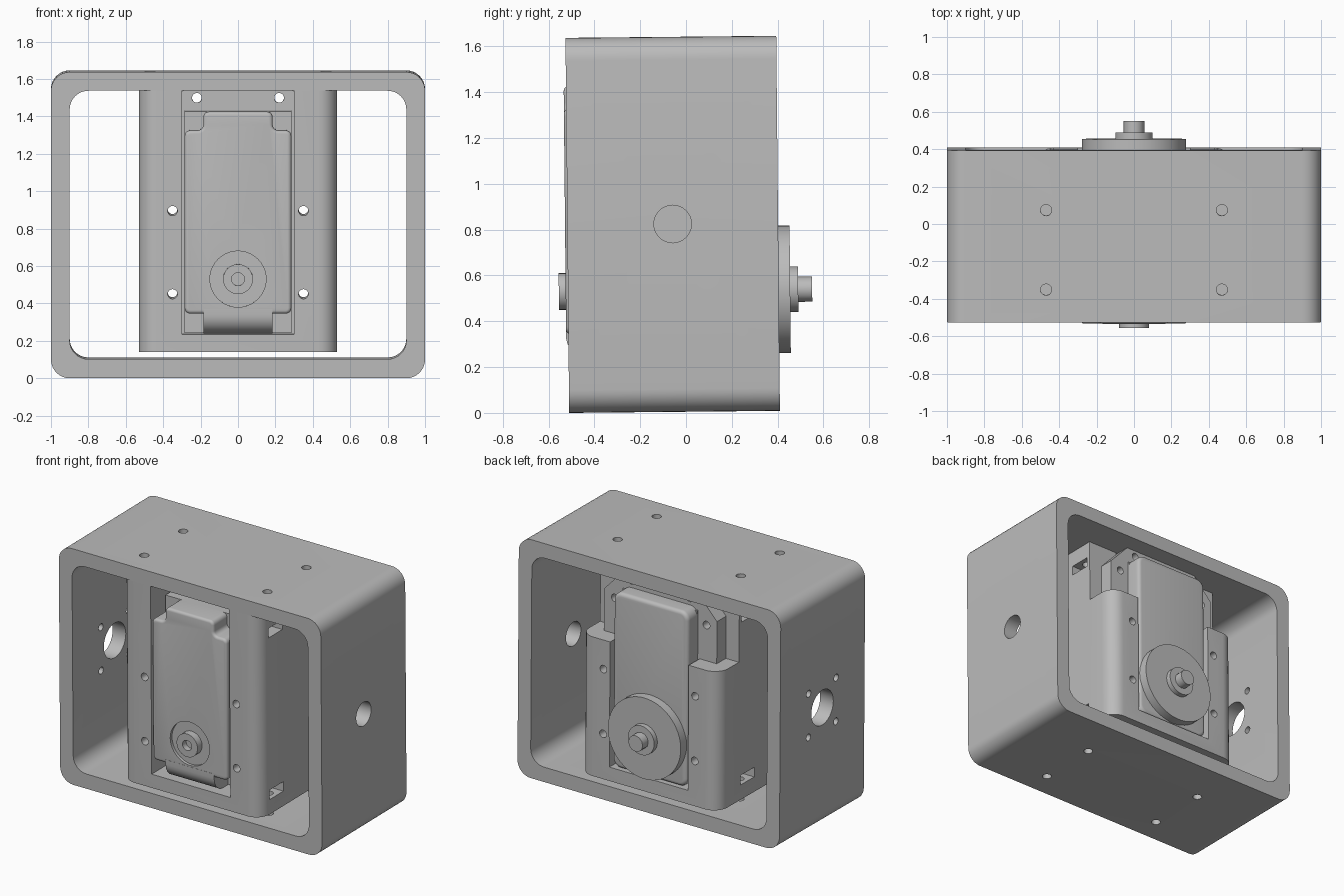
import bpy, bmesh, math
from mathutils import Vector

cube = bpy.data.objects.get("Cube")
if cube:
    bpy.data.objects.remove(cube, do_unlink=True)

grey = bpy.data.materials.new("plain_grey")
grey.use_nodes = True
grey.diffuse_color = (0.5, 0.5, 0.5, 1)
grey.node_tree.nodes["Principled BSDF"].inputs["Base Color"].default_value = (0.5, 0.5, 0.5, 1)

FRONT, BACK = -0.51, 0.41          # depth of frame and bracket
AXLE = 0.535                       # height of the output shaft
TILT = 0.0098
parts = []


def rounded(corners, r, steps=8):
    """Polygon with right-angled corners turned into arcs."""
    pts = []
    for i, c in enumerate(corners):
        p = Vector(c)
        a = (Vector(corners[i - 1]) - p).normalized()
        b = (Vector(corners[(i + 1) % len(corners)]) - p).normalized()
        rad = r[i] if isinstance(r, (list, tuple)) else r
        if rad == 0:
            pts.append(p)
            continue
        for k in range(steps + 1):
            t = math.pi / 2 * k / steps
            pts.append(p + rad * (a + b) - rad * (math.cos(t) * b + math.sin(t) * a))
    return pts


def rect(u0, u1, v0, v1):
    return [(u0, v0), (u1, v0), (u1, v1), (u0, v1)]


def circle(u, v, r, n=32):
    return [(u + r * math.cos(math.tau * k / n), v + r * math.sin(math.tau * k / n)) for k in range(n)]


def prism(name, pts, axis, lo, hi):
    """Extrude a profile along an axis from lo to hi."""
    place = {"x": lambda u, v, w: (w, u, v),
             "y": lambda u, v, w: (u, w, v),
             "z": lambda u, v, w: (u, v, w)}[axis]
    bm = bmesh.new()
    face = bm.faces.new([bm.verts.new(place(p[0], p[1], lo)) for p in pts])
    moved = bmesh.ops.extrude_face_region(bm, geom=[face])["geom"]
    shift = Vector(place(0, 0, hi - lo))
    bmesh.ops.translate(bm, vec=shift, verts=[g for g in moved if isinstance(g, bmesh.types.BMVert)])
    bmesh.ops.recalc_face_normals(bm, faces=bm.faces)
    mesh = bpy.data.meshes.new(name)
    bm.to_mesh(mesh)
    bm.free()
    mesh.materials.append(grey)
    obj = bpy.data.objects.new(name, mesh)
    bpy.context.collection.objects.link(obj)
    return obj


def part(*args):
    obj = prism(*args)
    parts.append(obj)
    return obj


def apply(obj, mod):
    bpy.context.view_layer.objects.active = obj
    bpy.ops.object.modifier_apply(modifier=mod.name)


def cut(obj, pts, axis, lo, hi):
    cutter = prism("cutter", pts, axis, lo, hi)
    cutter.hide_render = True
    mod = obj.modifiers.new("cut", "BOOLEAN")
    mod.operation, mod.solver, mod.object = "DIFFERENCE", "EXACT", cutter
    apply(obj, mod)
    bpy.data.objects.remove(cutter, do_unlink=True)


def soften(obj, width, y):
    """Round the rim of the face lying at depth y."""
    bm = bmesh.new()
    bm.from_mesh(obj.data)
    rim = [e for e in bm.edges if all(abs(v.co.y - y) < 0.001 for v in e.verts)]
    bmesh.ops.bevel(bm, geom=rim, offset=width, segments=4, profile=0.5, affect="EDGES")
    bm.to_mesh(obj.data)
    bm.free()


# Outer frame
frame = part("outer_frame", rounded(rect(-1, 1, 0.005, 1.642), 0.1), "y", FRONT, BACK)
cut(frame, rounded(rect(-0.9, 0.9, 0.107, 1.542), 0.1), "y", -1, 1)
MID_Y, MID_Z = -0.05, 0.825
cut(frame, circle(MID_Y, MID_Z, 0.082), "x", 0.8, 1.2)
cut(frame, circle(MID_Y, MID_Z, 0.12), "x", -1.2, -0.8)
for dy in (-0.15, 0.15):
    for dz in (-0.15, 0.15):
        cut(frame, circle(MID_Y + dy, MID_Z + dz, 0.024, 16), "x", -1.2, -0.8)

# Bracket that holds the motor
bracket = part("motor_bracket", rounded(rect(-0.53, 0.53, FRONT, BACK), 0.1), "z", 0.145, 1.542)
cut(bracket, rect(-0.3, 0.3, 0.24, 1.7), "y", -1, 1)
cut(bracket, rect(-0.7, 0.7, 0.19, 0.7), "z", 1.1, 1.7)

# Motor flange behind the bracket columns
flange = part("motor_flange", [(-0.43, 0.24), (0.43, 0.24), (0.43, 1.39), (0.29, 1.54),
                               (-0.29, 1.54), (-0.43, 1.39)], "y", 0.19, 0.29)

# Screw holes and nut slots
for s in (-1, 1):
    for y in (-0.335, 0.09):
        cut(frame, circle(s * 0.47, y, 0.03, 20), "z", -0.2, 2)
        cut(bracket, circle(s * 0.47, y, 0.03, 20), "z", 0, 0.28)
        cut(bracket, circle(s * 0.47, y, 0.03, 20), "z", 1.4, 2)
        for z in (0.28, 1.4):
            cut(bracket, rect(y - 0.075, y + 0.075, z - 0.033, z + 0.033), "x",
                min(s * 0.4, s * 0.6), max(s * 0.4, s * 0.6))
    for z in (0.455, 0.9, 1.345):
        if z < 1.3:
            cut(bracket, circle(s * 0.35, z, 0.026, 20), "y", -1, 1)
        cut(flange, circle(s * 0.35, z, 0.026, 20), "y", -1, 1)
    cut(flange, circle(s * 0.22, 1.497, 0.026, 20), "y", -1, 1)

# Motor case: middle block, notched front cover, rounded lower lip, back cover
part("case_middle", rect(-0.285, 0.285, 0.245, 1.43), "y", -0.37, 0.3)
cover = [(-0.285, 0.35), (0.285, 0.35), (0.285, 1.33), (0.185, 1.33),
         (0.185, 1.43), (-0.185, 1.43), (-0.185, 1.33), (-0.285, 1.33)]
front = part("case_front_cover", rounded(cover, 0.03, 5), "y", -0.52, -0.36)
soften(front, 0.018, -0.52)
cut(front, circle(0, AXLE, 0.15, 40), "y", -0.6, -0.5)
part("case_lower_lip", rounded(rect(-0.521, -0.36, 0.243, 0.375), [0.1, 0, 0, 0]), "x", -0.185, 0.185)
back = part("case_back_cover", rounded(rect(-0.285, 0.285, 0.245, 1.45), 0.06), "y", 0.28, 0.4)
soften(back, 0.025, 0.4)

# Idle boss at the front
boss = part("front_boss", circle(0, AXLE, 0.08, 32), "y", -0.55, -0.48)
cut(boss, circle(0, AXLE, 0.035, 20), "y", -0.7, -0.51)

# Output horn, hub and shaft at the back
part("output_horn", circle(0, AXLE, 0.278, 64), "y", 0.395, 0.46)
part("horn_hub", circle(0, AXLE, 0.1, 32), "y", 0.45, 0.495)
part("output_shaft", circle(0, AXLE, 0.055, 12), "y", 0.48, 0.556)

# Shade and lean the whole assembly slightly
bpy.ops.object.select_all(action="DESELECT")
for obj in parts:
    obj.rotation_euler.x = TILT
    obj.select_set(True)
bpy.context.view_layer.objects.active = frame
bpy.ops.object.shade_smooth_by_angle(angle=math.radians(32))
